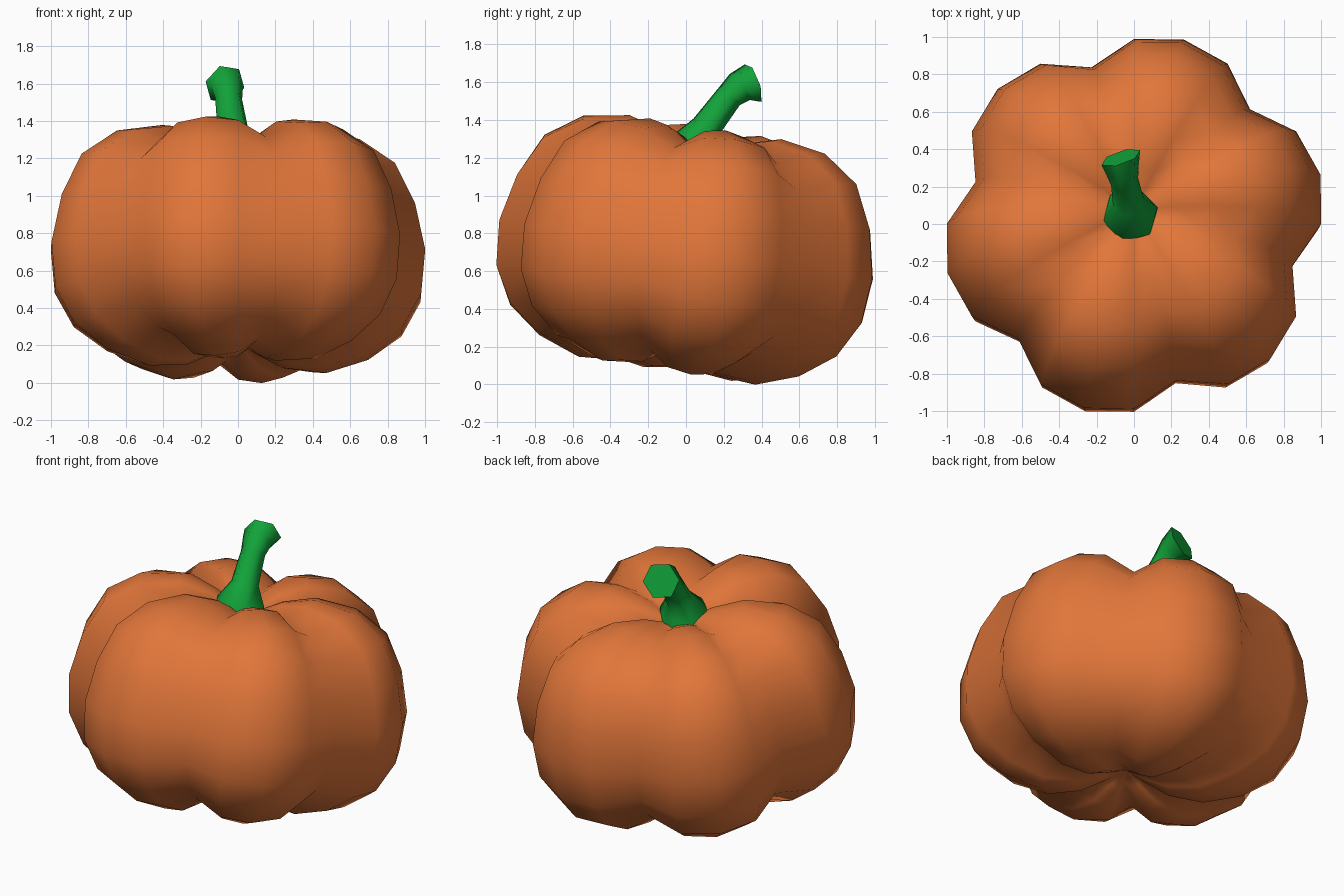
import bpy, bmesh, math
from mathutils import Vector, Matrix

if "Cube" in bpy.data.objects:
    bpy.data.objects.remove(bpy.data.objects["Cube"])


def material(name, color):
    m = bpy.data.materials.new(name)
    m.diffuse_color = color
    m.use_nodes = True
    m.node_tree.nodes["Principled BSDF"].inputs["Base Color"].default_value = m.diffuse_color
    return m


def skin(name, rings, mat, cap_start=False, cap_end=False, poles=None):
    """Bridge equal-sized rings (ordered bottom to top) into a smooth mesh."""
    bm = bmesh.new()
    loops = [[bm.verts.new(p) for p in ring] for ring in rings]
    n = len(loops[0])
    for a, b in zip(loops, loops[1:]):
        for i in range(n):
            j = (i + 1) % n
            bm.faces.new((a[i], a[j], b[j], b[i]))
    if poles:
        low, high = (bm.verts.new(p) for p in poles)
        for i in range(n):
            j = (i + 1) % n
            bm.faces.new((low, loops[0][j], loops[0][i]))
            bm.faces.new((high, loops[-1][i], loops[-1][j]))
    for f in bm.faces:
        f.smooth = True
    # end caps stay flat
    if cap_start:
        bm.faces.new(loops[0][::-1])
    if cap_end:
        bm.faces.new(loops[-1])
    bmesh.ops.recalc_face_normals(bm, faces=bm.faces)
    me = bpy.data.meshes.new(name)
    bm.to_mesh(me)
    bm.free()
    me.materials.append(mat)
    ob = bpy.data.objects.new(name, me)
    bpy.context.collection.objects.link(ob)
    return ob


orange = material("orange_skin", (0.75, 0.18, 0.042, 1))
green = material("green_stem", (0.006, 0.366, 0.042, 1))

# Pumpkin body: ridge profile (radius, height), six lobes, leaning backwards
profile = [(0.12, -0.56), (0.28, -0.63), (0.49, -0.645), (0.72, -0.565),
           (0.905, -0.43), (1.01, -0.24), (1.032, 0.005), (0.975, 0.265),
           (0.865, 0.487), (0.67, 0.62), (0.42, 0.66), (0.22, 0.605),
           (0.12, 0.55)]
lobe = [1.0, 0.97, 0.85, 0.97]
tilt = Matrix.Translation((0, 0, 0.71)) @ Matrix.Rotation(math.radians(-9), 4, 'X')
rings = []
for r, z in profile:
    ring = []
    for i in range(24):
        a = math.radians(15 + 15 * i)
        s = lobe[i % 4]
        # lobes fade out near the poles
        zs = 1 - (1 - s) * min(1, r / 0.4)
        ring.append(tilt @ Vector((r * s * math.cos(a), r * s * math.sin(a), z * zs)))
    rings.append(ring)
skin("pumpkin_body", rings, orange,
     poles=(tilt @ Vector((0, 0, -0.5)), tilt @ Vector((0, 0, 0.52))))

# Stem: six-sided tube bending backwards, flared at both ends
path = [((-0.02, 0.05, 1.20), (0, 0.15, 1), 0.155),
        ((-0.02, 0.05, 1.28), (0, 0.15, 1), 0.15),
        ((-0.03, 0.115, 1.375), (-0.05, 0.4, 0.9), 0.085),
        ((-0.05, 0.225, 1.52), (-0.1, 0.6, 0.8), 0.075),
        ((-0.06, 0.285, 1.575), (-0.2, 0.8, 0.55), 0.09),
        ((-0.07, 0.355, 1.595), (-0.3, 0.9, 0.32), 0.112)]
stem_rings = []
for centre, normal, r in path:
    n = Vector(normal).normalized()
    u = (Vector((1, 0, 0)) - n * n.x).normalized()
    v = n.cross(u)
    stem_rings.append([Vector(centre) + r * (math.cos(t) * u + math.sin(t) * v)
                       for t in (math.radians(15 + 60 * k) for k in range(6))])
skin("stem", stem_rings, green, cap_start=True, cap_end=True)
